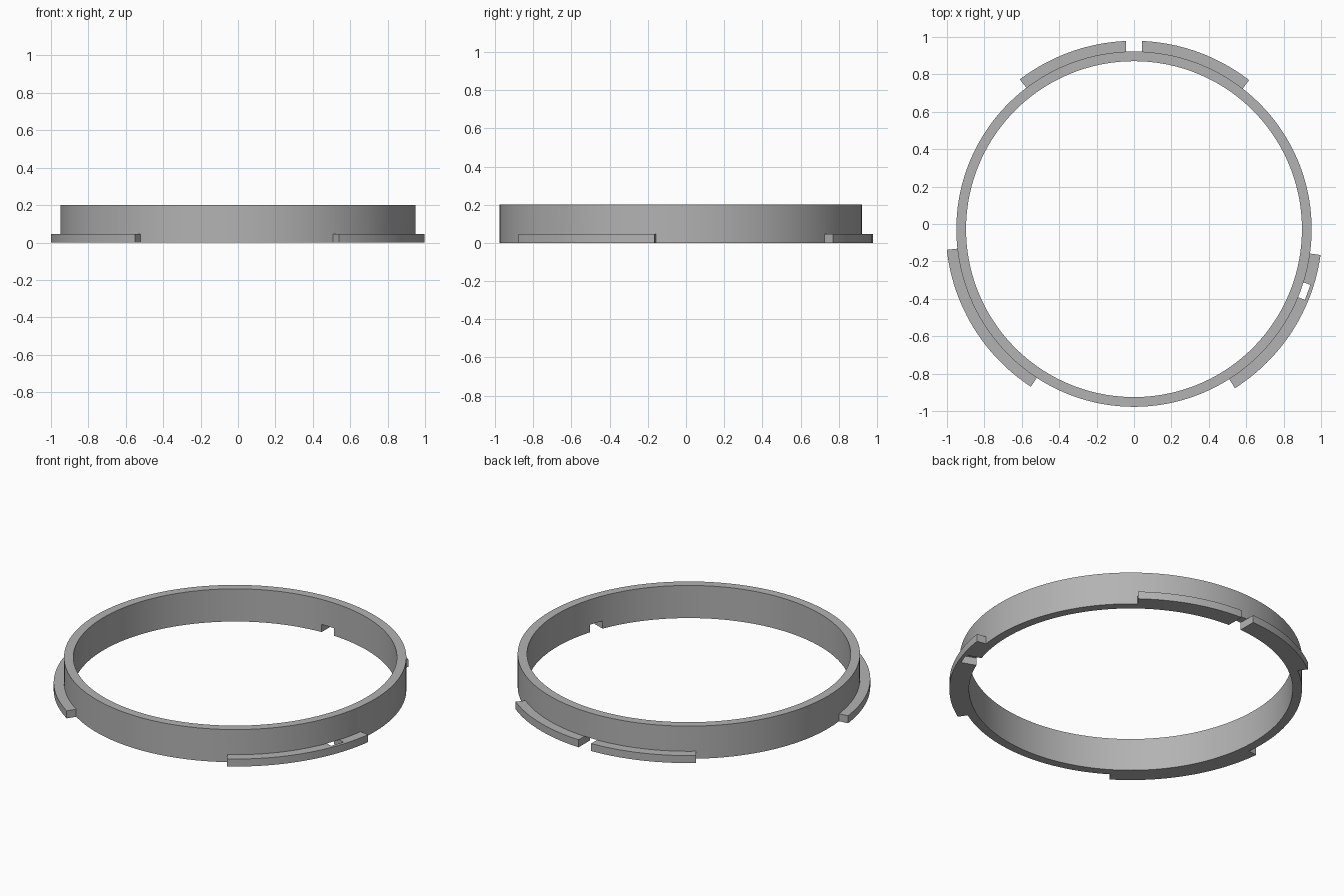
import bpy, bmesh, math
from mathutils import Matrix, Vector

if "Cube" in bpy.data.objects:
    bpy.data.objects.remove(bpy.data.objects["Cube"])

CY = -0.0275                  # ring centre in y
R_IN, R_OUT, R_TAB = 0.898, 0.95, 1.007
H, H_TAB = 0.2, 0.046

grey = bpy.data.materials.new("grey")
grey.diffuse_color = (0.45, 0.45, 0.45, 1)
grey.use_nodes = True
grey.node_tree.nodes["Principled BSDF"].inputs["Base Color"].default_value = grey.diffuse_color


def make(name, bm):
    bmesh.ops.recalc_face_normals(bm, faces=bm.faces)
    me = bpy.data.meshes.new(name)
    bm.to_mesh(me)
    bm.free()
    me.materials.append(grey)
    ob = bpy.data.objects.new(name, me)
    ob.location.y = CY
    bpy.context.collection.objects.link(ob)
    return ob


def arc(name, r0, r1, h, a0, a1, n):
    """Rectangular section swept from angle a0 to a1 (degrees)."""
    bm = bmesh.new()
    full = abs(a1 - a0) >= 360
    rows = []
    for i in range(n if full else n + 1):
        a = math.radians(a0 + (a1 - a0) * i / n)
        rows.append([bm.verts.new((r * math.cos(a), r * math.sin(a), z))
                     for r, z in ((r0, 0), (r1, 0), (r1, h), (r0, h))])
    for i in range(n):
        p, q = rows[i], rows[(i + 1) % len(rows)]
        for k in range(4):
            m = (k + 1) % 4
            bm.faces.new((p[k], p[m], q[m], q[k]))
    if not full:
        bm.faces.new(rows[0])
        bm.faces.new(rows[-1])
    return make(name, bm)


def slot(name, angle, r0, r1, width):
    """Radial box cutter, open at the bottom."""
    bm = bmesh.new()
    bmesh.ops.create_cube(bm, size=1)
    bm.transform(Matrix.Rotation(math.radians(angle), 4, 'Z')
                 @ Matrix.Translation(Vector(((r0 + r1) / 2, 0, H_TAB - 0.0495)))
                 @ Matrix.Diagonal((r1 - r0, width, 0.1, 1)))
    return make(name, bm)


# Main ring
ring = arc("bayonet_ring", R_IN, R_OUT, H, 0, 360, 144)

# Three locking tabs, fused to the base of the ring
tabs = [arc("locking_tab", 0.925, R_TAB, H_TAB, a0, a1, 24)
        for a0, a1 in ((52.3, 127.3), (186.3, 236.8), (-57.6, -7.9))]

# Back notch is open; the right slot stops short of the tab's rim
slots = [slot("back_notch", 90, 0.85, 1.1, 0.085),
         slot("side_slot", -20, 0.85, 0.988, 0.085)]

for op, tools in (('UNION', tabs), ('DIFFERENCE', slots)):
    for tool in tools:
        mod = ring.modifiers.new(tool.name, 'BOOLEAN')
        mod.operation, mod.object, mod.solver = op, tool, 'EXACT'

# Bake the booleans and drop the helpers
bpy.context.view_layer.update()
deps = bpy.context.evaluated_depsgraph_get()
baked = bpy.data.meshes.new_from_object(ring.evaluated_get(deps))
ring.modifiers.clear()
ring.data = baked
for ob in tabs + slots:
    bpy.data.objects.remove(ob, do_unlink=True)

bpy.context.view_layer.objects.active = ring
ring.select_set(True)
bpy.ops.object.shade_smooth_by_angle(angle=math.radians(30))
